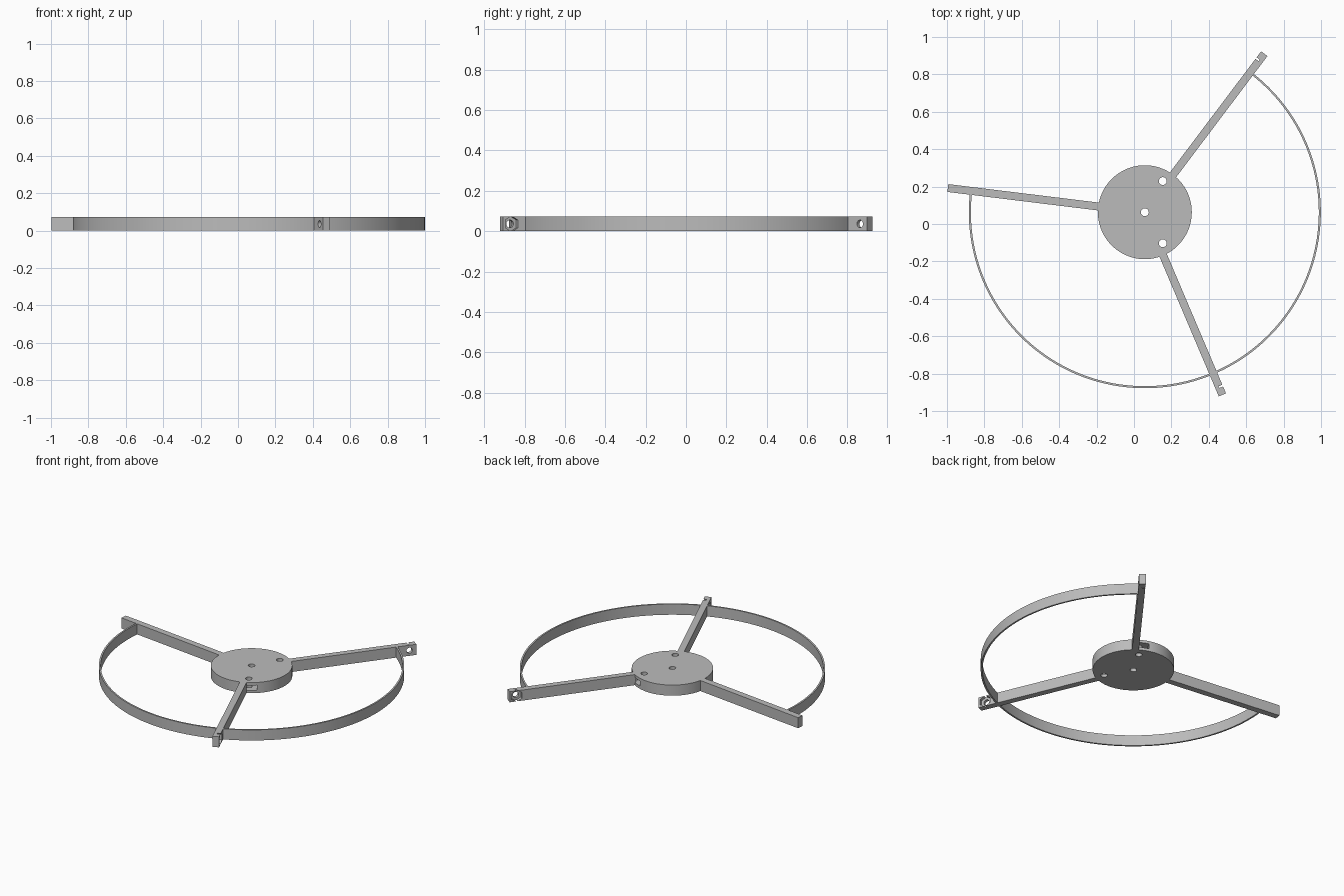
import bpy, bmesh
from math import radians, sin, cos, pi
from mathutils import Matrix, Vector

if "Cube" in bpy.data.objects:
    bpy.data.objects.remove(bpy.data.objects["Cube"])

CX, CY, H = 0.058, 0.063, 0.072
HUB_R, RING_R, RING_T = 0.251, 0.941, 0.011
ARM_W, ARM_END, BOLT_R = 0.042, 1.061, 1.016
ARMS = (53, 173, -67)
CENTRE = Matrix.Translation((CX, CY, 0))

grey = bpy.data.materials.new("plain grey")
grey.diffuse_color = (0.5, 0.5, 0.5, 1)
grey.use_nodes = True
grey.node_tree.nodes["Principled BSDF"].inputs["Base Color"].default_value = grey.diffuse_color


def make(name, bm, matrix):
    bm.transform(CENTRE @ matrix)
    bmesh.ops.recalc_face_normals(bm, faces=bm.faces)
    mesh = bpy.data.meshes.new(name)
    bm.to_mesh(mesh)
    bm.free()
    mesh.materials.append(grey)
    ob = bpy.data.objects.new(name, mesh)
    bpy.context.collection.objects.link(ob)
    return ob


def turn(deg):
    return Matrix.Rotation(radians(deg), 4, 'Z')


def cylinder(name, radius, depth, sides, matrix):
    bm = bmesh.new()
    bmesh.ops.create_cone(bm, cap_ends=True, segments=sides, radius1=radius,
                          radius2=radius, depth=depth)
    return make(name, bm, matrix)


def box(name, lo, hi, matrix):
    bm = bmesh.new()
    bmesh.ops.create_cube(bm, size=1)
    for v in bm.verts:
        v.co = Vector([a + (c + 0.5) * (b - a) for a, b, c in zip(lo, hi, v.co)])
    return make(name, bm, matrix)


def activate(ob):
    bpy.ops.object.select_all(action='DESELECT')
    ob.select_set(True)
    bpy.context.view_layer.objects.active = ob


def cut(ob, cutters):
    activate(ob)
    for c in cutters:
        mod = ob.modifiers.new("cut", 'BOOLEAN')
        mod.operation, mod.solver, mod.object = 'DIFFERENCE', 'EXACT', c
        bpy.ops.object.modifier_apply(modifier=mod.name)
        bpy.data.objects.remove(c, do_unlink=True)


def smooth(ob):
    activate(ob)
    bpy.ops.object.shade_smooth_by_angle(angle=radians(30))


# Hub disc with a centre hole, three bolt holes and three side nut slots
hub = cylinder("hub_disc", HUB_R, H, 96, Matrix.Translation((0, 0, H / 2)))
cutters = [cylinder("hole", 0.021, 0.3, 32, Matrix())]
for a in (60, 180, -60):
    cutters.append(box("slot", (0.15, -0.033, 0.019), (0.3, 0.055, 0.053), turn(a)))
    cutters.append(cylinder("hole", 0.021, 0.3, 32,
                            turn(a) @ Matrix.Translation((0.192, 0, 0))))
cut(hub, cutters)
smooth(hub)

# Arms, each with a cross bolt hole and a hexagonal nut pocket near the tip
for i, a in enumerate(ARMS):
    arm = box(f"arm_{i + 1}", (0.243, -ARM_W / 2, 0), (ARM_END, ARM_W / 2, H), turn(a))
    across = Matrix.Rotation(pi / 2, 4, 'X')
    bolt = cylinder("bolt", 0.019, 0.2, 32,
                    turn(a) @ Matrix.Translation((BOLT_R, 0, H / 2)) @ across)
    nut = cylinder("nut", 0.039, 0.1, 6,
                   turn(a) @ Matrix.Translation((BOLT_R, 0.05, H / 2)) @ across)
    cut(arm, [nut, bolt])
    smooth(arm)

# Thin band sweeping clockwise from the first arm to the second
bm = bmesh.new()
N, loops = 128, []
for k in range(N + 1):
    t = radians(53 - 240 * k / N)
    loops.append([bm.verts.new((r * cos(t), r * sin(t), z)) for r, z in
                  ((RING_R, 0), (RING_R, H), (RING_R - RING_T, H), (RING_R - RING_T, 0))])
for p, q in zip(loops, loops[1:]):
    for j in range(4):
        bm.faces.new((p[j], p[(j + 1) % 4], q[(j + 1) % 4], q[j]))
bm.faces.new(loops[0])
bm.faces.new(loops[-1])
smooth(make("outer_band", bm, Matrix()))
